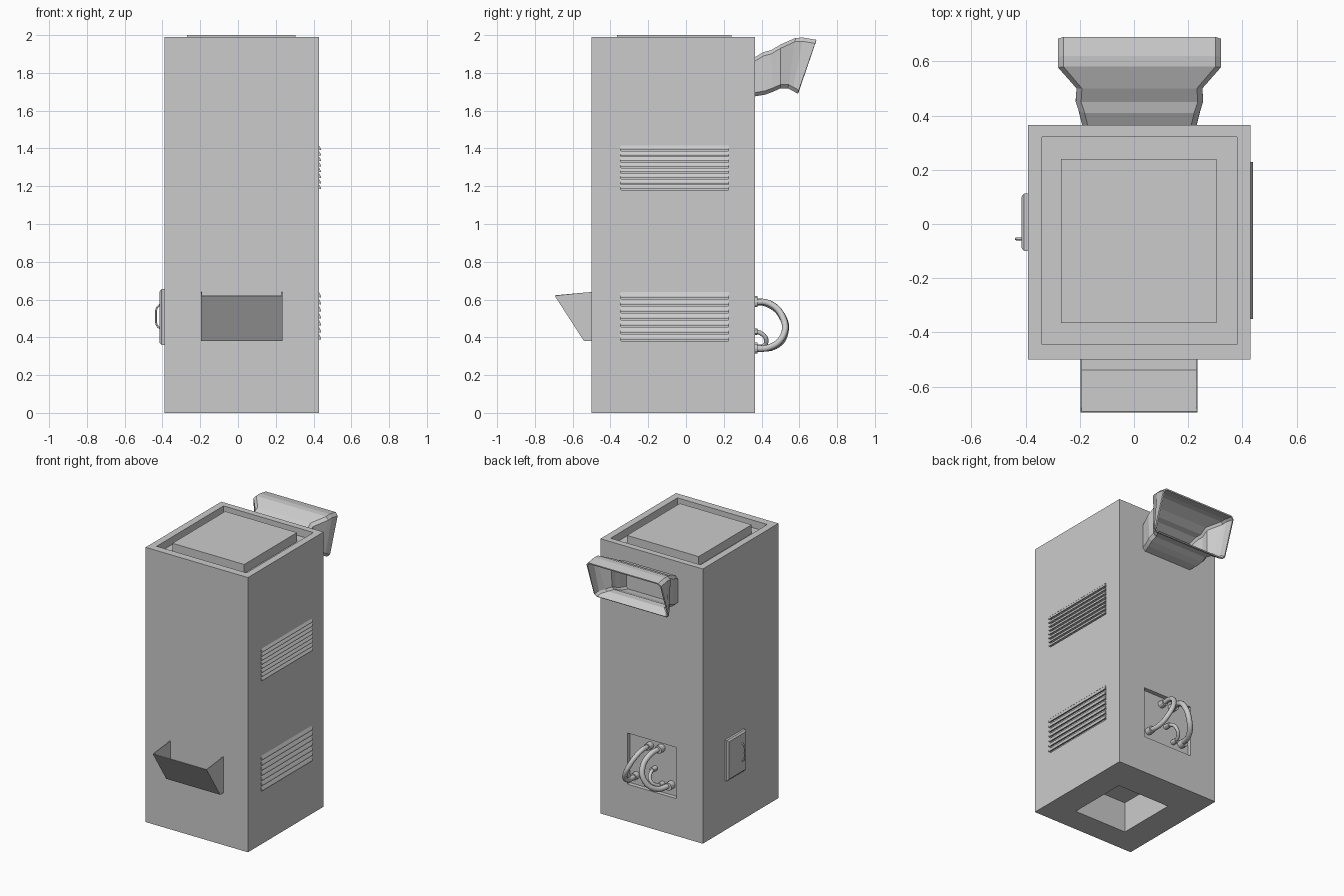
import bpy, bmesh, math
from mathutils import Vector

if "Cube" in bpy.data.objects:
    bpy.data.objects.remove(bpy.data.objects["Cube"])


def mesh_object(name, verts, faces):
    mesh = bpy.data.meshes.new(name)
    mesh.from_pydata(verts, [], faces)
    bm = bmesh.new()
    bm.from_mesh(mesh)
    bmesh.ops.recalc_face_normals(bm, faces=bm.faces)
    bm.to_mesh(mesh)
    bm.free()
    obj = bpy.data.objects.new(name, mesh)
    bpy.context.collection.objects.link(obj)
    return obj


def box(name, x0, x1, y0, y1, z0, z1):
    v = [(x, y, z) for x in (x0, x1) for y in (y0, y1) for z in (z0, z1)]
    f = [(0, 1, 3, 2), (4, 6, 7, 5), (0, 4, 5, 1), (2, 3, 7, 6), (0, 2, 6, 4), (1, 5, 7, 3)]
    return mesh_object(name, v, f)


def cut(obj, cutter):
    mod = obj.modifiers.new("cut", 'BOOLEAN')
    mod.operation, mod.solver, mod.object = 'DIFFERENCE', 'EXACT', cutter
    bpy.context.view_layer.objects.active = obj
    bpy.ops.object.modifier_apply(modifier=mod.name)
    bpy.data.objects.remove(cutter)


def tube(name, pts, radius, res=6):
    curve = bpy.data.curves.new(name, 'CURVE')
    curve.dimensions = '3D'
    curve.bevel_depth = radius
    curve.bevel_resolution = 3
    curve.resolution_u = res
    curve.use_fill_caps = True
    s = curve.splines.new('BEZIER')
    s.bezier_points.add(len(pts) - 1)
    for bp, p in zip(s.bezier_points, pts):
        bp.co = p
        bp.handle_left_type = bp.handle_right_type = 'AUTO'
    obj = bpy.data.objects.new(name, curve)
    bpy.context.collection.objects.link(obj)
    return obj


def loft(name, rings):
    n = len(rings[0])
    verts = [p for r in rings for p in r]
    faces = [(i * n + j, i * n + (j + 1) % n, (i + 1) * n + (j + 1) % n, (i + 1) * n + j)
             for i in range(len(rings) - 1) for j in range(n)]
    return mesh_object(name, verts, faces)


CX = 0.02
BACK, RIGHT, LEFT = 0.365, 0.43, -0.39

# Cabinet with sunken lid, base opening, vent pockets and hose recess
body = box("cabinet", LEFT, RIGHT, -0.5, BACK, 0, 1.99)
cut(body, box("c", -0.34, 0.38, -0.445, 0.32, 1.935, 2.1))
cut(body, box("c", -0.19, 0.23, -0.32, 0.12, -0.1, 0.22))
cut(body, box("c", -0.18, 0.215, BACK - 0.03, 0.5, 0.27, 0.64))
vents = [("upper", 1.18, 1.415, 8), ("lower", 0.38, 0.64, 7)]
for _, z0, z1, _ in vents:
    cut(body, box("c", RIGHT - 0.03, 0.6, -0.345, 0.225, z0, z1))
box("lid_plate", -0.27, 0.305, -0.365, 0.24, 1.93, 2.0)

# Louvre slats on the right side
for label, z0, z1, n in vents:
    pitch = (z1 - z0) / n
    for i in range(n):
        a = z0 + i * pitch
        prof = [(0.405, a + pitch), (0.429, a + pitch), (0.439, a + pitch * 0.45),
                (0.439, a + pitch * 0.2), (0.433, a + pitch * 0.2), (0.405, a + pitch * 0.75)]
        k = len(prof)
        v = [(x, y, z) for y in (-0.35, 0.228) for x, z in prof]
        f = [tuple(range(k)), tuple(range(k, 2 * k))]
        f += [(j, (j + 1) % k, k + (j + 1) % k, k + j) for j in range(k)]
        mesh_object(f"{label}_vent_slat_{i + 1}", v, f)

# Open tray on the front: sides, sloped face and floor as thin sheet
side = [(-0.5, 0.64), (-0.535, 0.637), (-0.695, 0.62), (-0.54, 0.38), (-0.5, 0.38)]
v = [(x, y, z) for x in (-0.197, 0.235) for y, z in side]
tray = mesh_object("front_tray", v, [(0, 1, 2, 3, 4), (5, 6, 7, 8, 9), (2, 3, 8, 7), (3, 4, 9, 8)])
m = tray.modifiers.new("thickness", 'SOLIDIFY')
m.thickness, m.offset = 0.006, -1

# Flared hood on the back: bottom y, z, half width, then top y, z, half width
hood_sections = [
    (0.36, 1.675, 0.21, 0.36, 1.88, 0.21),
    (0.42, 1.685, 0.225, 0.41, 1.91, 0.222),
    (0.46, 1.70, 0.235, 0.45, 1.92, 0.235),
    (0.50, 1.718, 0.232, 0.50, 1.95, 0.232),
    (0.54, 1.718, 0.25, 0.58, 1.985, 0.30),
    (0.565, 1.705, 0.285, 0.62, 1.987, 0.30),
    (0.59, 1.69, 0.30, 0.69, 1.975, 0.30)]
rings = []
for by, bz, bw, ty, tz, tw in hood_sections:
    c = 0.02
    b, t = Vector((by, bz)), Vector((ty, tz))
    d = (t - b).normalized() * c
    b1, t1 = b + d, t - d
    rings.append([(CX - bw + c, *b), (CX + bw - c, *b), (CX + bw, *b1), (CX + tw, *t1),
                  (CX + tw - c, *t), (CX - tw + c, *t), (CX - tw, *t1), (CX - bw, *b1)])
hood = loft("rear_hood", rings)
m = hood.modifiers.new("thickness", 'SOLIDIFY')
m.thickness, m.offset = 0.01, -1

# Hoses on the back with end sockets
W = BACK - 0.03
hoses = {
    "left_hose": ([(0.05, W, 0.585), (0.055, 0.44, 0.58), (0.09, 0.515, 0.50),
                   (0.13, 0.515, 0.41), (0.15, 0.45, 0.35), (0.16, W, 0.34)], 0.017),
    "right_hose": ([(-0.04, W, 0.59), (-0.02, 0.44, 0.575), (-0.01, 0.51, 0.51),
                    (-0.03, 0.525, 0.43), (-0.08, 0.47, 0.355), (-0.12, W, 0.345)], 0.019),
    "small_hose": ([(0.01, W, 0.43), (0.005, 0.39, 0.425), (-0.01, 0.425, 0.385),
                    (-0.04, 0.40, 0.345), (-0.05, W, 0.335)], 0.012)}
for name, (pts, r) in hoses.items():
    tube(name, pts, r)
    for tag, p in (("top", pts[0]), ("bottom", pts[-1])):
        bpy.ops.mesh.primitive_cylinder_add(vertices=12, radius=r * 1.5, depth=0.045,
                                            location=(p[0], W + 0.02, p[2]),
                                            rotation=(math.pi / 2, 0, 0))
        bpy.context.object.name = f"{name}_{tag}_socket"
        bpy.ops.object.shade_smooth_by_angle()

# Access door on the left side with chamfered edge and pull handle
door_rings = []
for x, e in ((LEFT + 0.002, 0), (LEFT - 0.015, 0), (LEFT - 0.025, 0.012)):
    door_rings.append([(x, -0.1 + e, 0.36 + e), (x, 0.113 - e, 0.36 + e),
                       (x, 0.113 - e, 0.655 - e), (x, -0.1 + e, 0.655 - e)])
door = loft("access_door", door_rings)
bm = bmesh.new()
bm.from_mesh(door.data)
bmesh.ops.holes_fill(bm, edges=bm.edges[:])
bmesh.ops.recalc_face_normals(bm, faces=bm.faces)
bm.to_mesh(door.data)
bm.free()
tube("door_handle", [(-0.412, -0.055, 0.445), (-0.43, -0.055, 0.465), (-0.434, -0.055, 0.51),
                     (-0.43, -0.055, 0.555), (-0.412, -0.055, 0.575)], 0.005)
